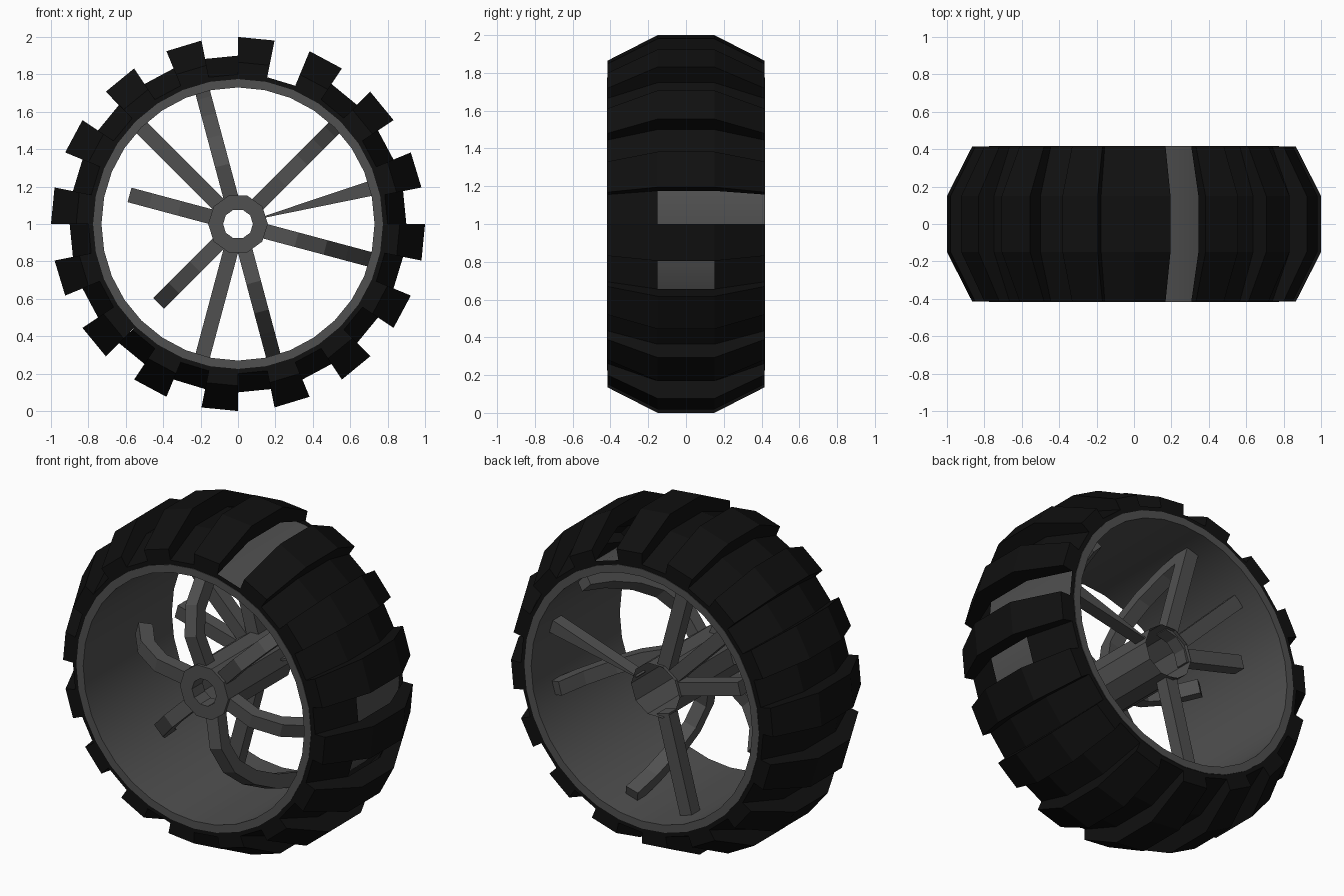
import bpy, bmesh
from math import sin, cos, radians, pi
from mathutils import Vector

if "Cube" in bpy.data.objects:
    bpy.data.objects.remove(bpy.data.objects["Cube"])


def material(name, v):
    m = bpy.data.materials.new(name)
    m.diffuse_color = (v, v, v, 1)
    m.use_nodes = True
    m.node_tree.nodes["Principled BSDF"].inputs["Base Color"].default_value = m.diffuse_color
    return m


RUBBER = material("black_rubber", 0.005)
METAL = material("dark_metal", 0.08)


def polar(r, y, a):
    """Point at radius r, depth y, angle a around the axle."""
    return Vector((r * cos(a), y, 1 + r * sin(a)))


def finish(name, bm, mat, smooth=False):
    bmesh.ops.remove_doubles(bm, verts=bm.verts, dist=0.0005)
    bmesh.ops.recalc_face_normals(bm, faces=bm.faces)
    me = bpy.data.meshes.new(name)
    bm.to_mesh(me)
    bm.free()
    me.materials.append(mat)
    ob = bpy.data.objects.new(name, me)
    bpy.context.collection.objects.link(ob)
    if smooth:
        bpy.context.view_layer.objects.active = ob
        ob.select_set(True)
        bpy.ops.object.shade_smooth_by_angle(angle=radians(30))
        ob.select_set(False)
    return ob


def face(bm, pts):
    bm.faces.new([bm.verts.new(p) for p in pts])


def lathe(name, profile, sides, closed, mat):
    """Spin a (radius, depth) profile around the axle."""
    bm = bmesh.new()
    pairs = list(zip(profile, profile[1:] + profile[:1]))
    for p, q in pairs if closed else pairs[:-1]:
        for i in range(sides):
            a, b = 2 * pi * i / sides, 2 * pi * (i + 1) / sides
            face(bm, [polar(*p, a), polar(*q, a), polar(*q, b), polar(*p, b)])
    return finish(name, bm, mat, True)


# Tyre: 32 segments alternating raised lugs and grooves
LUG = [(0.77, -.415), (0.865, -.415), (1.0, -.15), (1.0, .15), (0.865, .415), (0.77, .415)]
GROOVE = [(0.77, -.415), (0.80, -.415), (0.90, -.15), (0.90, .15), (0.80, .415), (0.77, .415)]
OPEN = {0: (2, 3), 30: (2,), 6: (1, 2, 3)}       # groove floors that are open
bm = bmesh.new()
for i in range(32):
    a, b = 2 * pi * i / 32, 2 * pi * (i + 1) / 32
    prof = LUG if i % 2 else GROOVE
    for j in range(5):
        if j in OPEN.get(i, ()):
            continue
        p, q = prof[j], prof[j + 1]
        face(bm, [polar(*p, a), polar(*q, a), polar(*q, b), polar(*p, b)])
    # lug side walls
    for j in range(1, 4):
        pts = [LUG[j], LUG[j + 1], GROOVE[j + 1], GROOVE[j]]
        face(bm, [polar(r, y, a) for r, y in pts])
finish("tyre", bm, RUBBER)

# Rim barrel with lips
lathe("rim", [(0.73, -.418), (0.775, -.418), (0.775, .418), (0.73, .418)], 32, True, METAL)

# Hub tube with bored front face, open at the back
lathe("hub", [(0.08, -.22), (0.08, -.32), (0.16, -.32), (0.16, .29)], 10, False, METAL)


def spoke(name, path, deg, taper=False, width=0.08, thick=0.08):
    """Rectangular bar swept along a (radius, depth) path at one angle."""
    a = radians(deg)
    side = Vector((-sin(a), 0, cos(a)))
    pts = [polar(r, y, a) for r, y in path]
    bm = bmesh.new()
    rings = []
    for k, p in enumerate(pts):
        d = (pts[min(k + 1, len(pts) - 1)] - pts[max(k - 1, 0)]).normalized()
        n = d.cross(side)
        w = width / 2 * (0.1 if taper and k == 0 else 1)
        t = thick / 2
        rings.append([bm.verts.new(p + side * w * u + n * t * v)
                      for u, v in ((-1, -1), (1, -1), (1, 1), (-1, 1))])
    for r0, r1 in zip(rings, rings[1:]):
        for k in range(4):
            m = (k + 1) % 4
            bm.faces.new([r0[k], r0[m], r1[m], r1[k]])
    bm.faces.new(rings[0])
    bm.faces.new(rings[-1])
    finish(name, bm, METAL)


# Front spokes curve from the hub face back to the rim; two are broken short
CURVE = [(.14, -.26), (.32, -.29), (.46, -.23), (.57, -.10), (.66, .08), (.71, .25)]
for deg in (45, 105, 165, 225, 285, 345):
    cut = {165: 4, 225: 4}.get(deg, 6)
    spoke(f"front_spoke_{deg}", CURVE[:cut], deg)

# Back spokes are straight; one is broken and one tapers
for deg, end in ((15, .73), (105, .73), (135, .73), (165, .56), (255, .73)):
    spoke(f"back_spoke_{deg}", [(.14, .23), (end, .23)], deg, taper=deg == 15)
